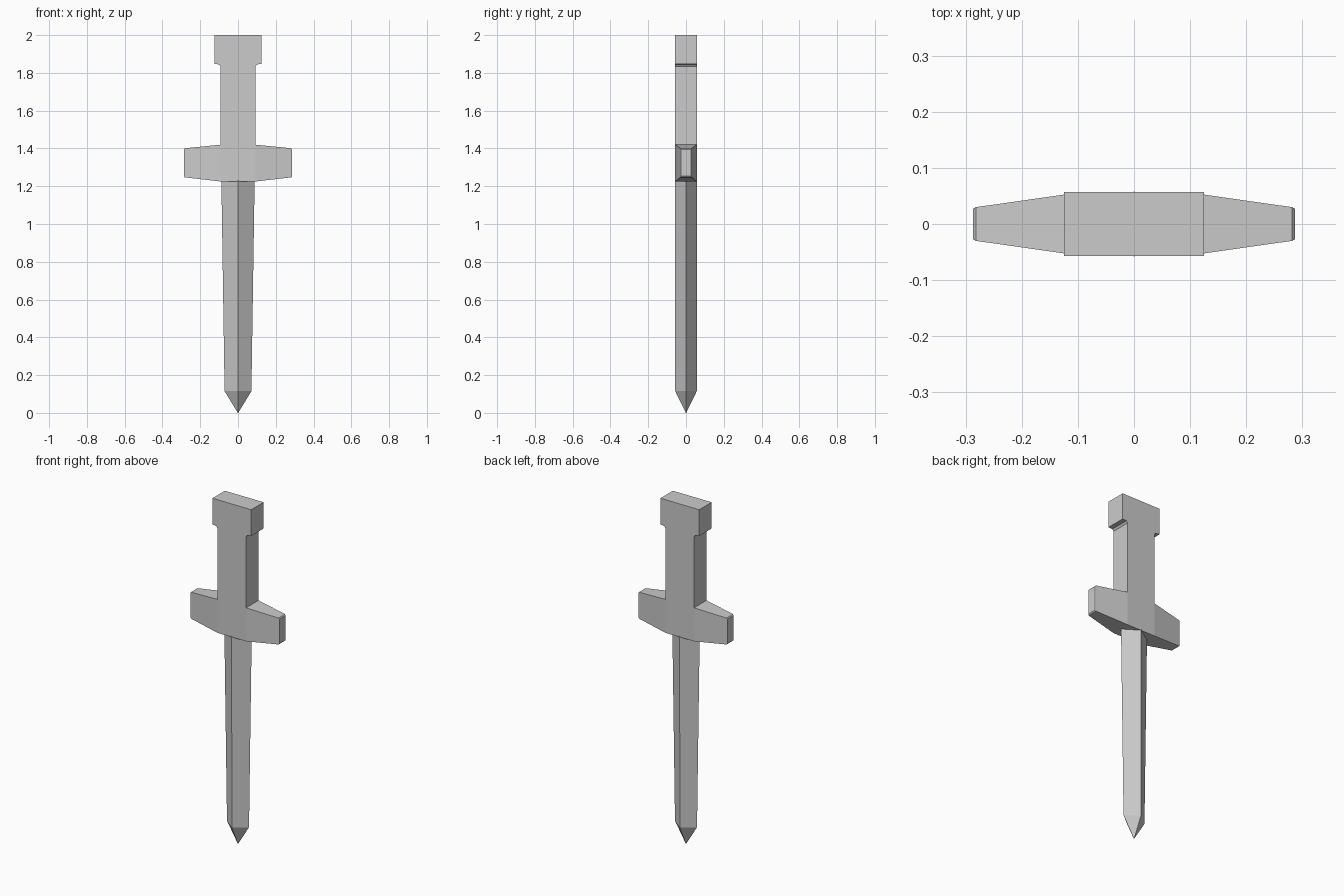
import bpy, bmesh

if "Cube" in bpy.data.objects:
    bpy.data.objects.remove(bpy.data.objects["Cube"])


def loft(name, rings):
    """Skin a list of equal-length vertex rings, capping both ends."""
    bm = bmesh.new()
    loops = [[bm.verts.new(p) for p in ring] for ring in rings]
    for a, b in zip(loops, loops[1:]):
        for i in range(len(a)):
            j = (i + 1) % len(a)
            bm.faces.new((a[i], a[j], b[j], b[i]))
    bm.faces.new(loops[0])
    bm.faces.new(loops[-1])
    bmesh.ops.remove_doubles(bm, verts=bm.verts, dist=1e-5)
    bmesh.ops.recalc_face_normals(bm, faces=bm.faces)
    mesh = bpy.data.meshes.new(name)
    bm.to_mesh(mesh)
    bm.free()
    obj = bpy.data.objects.new(name, mesh)
    bpy.context.collection.objects.link(obj)
    return obj


D = 0.057  # half thickness of the hilt

# Grip and pommel: one flat outline extruded front to back
half = [(0.092, 1.225), (0.092, 1.834), (0.1, 1.845), (0.125, 1.847), (0.125, 2.0)]
outline = half + [(-x, z) for x, z in reversed(half)]
loft("grip_and_pommel", [[(x, y, z) for x, z in outline] for y in (-D, D)])


# Guard arms: tapering blocks on both sides of the grip
def section(x, y, z0, z1):
    return [(x, -y, z0), (x, y, z0), (x, y, z1), (x, -y, z1)]


for side, label in ((-1, "left"), (1, "right")):
    loft("guard_arm_" + label, [section(side * 0.092, D, 1.225, 1.42),
                                section(side * 0.282, 0.03, 1.247, 1.401),
                                section(side * 0.287, 0.027, 1.253, 1.395)])


# Blade: diamond cross-section narrowing to a point
def diamond(x, y, z):
    return [(x, 0, z), (0, y, z), (-x, 0, z), (0, -y, z)]


bm_rings = [diamond(0.088, 0.058, 1.23), diamond(0.071, 0.057, 0.115),
            diamond(0.001, 0.001, 0.0)]
loft("blade", bm_rings)
